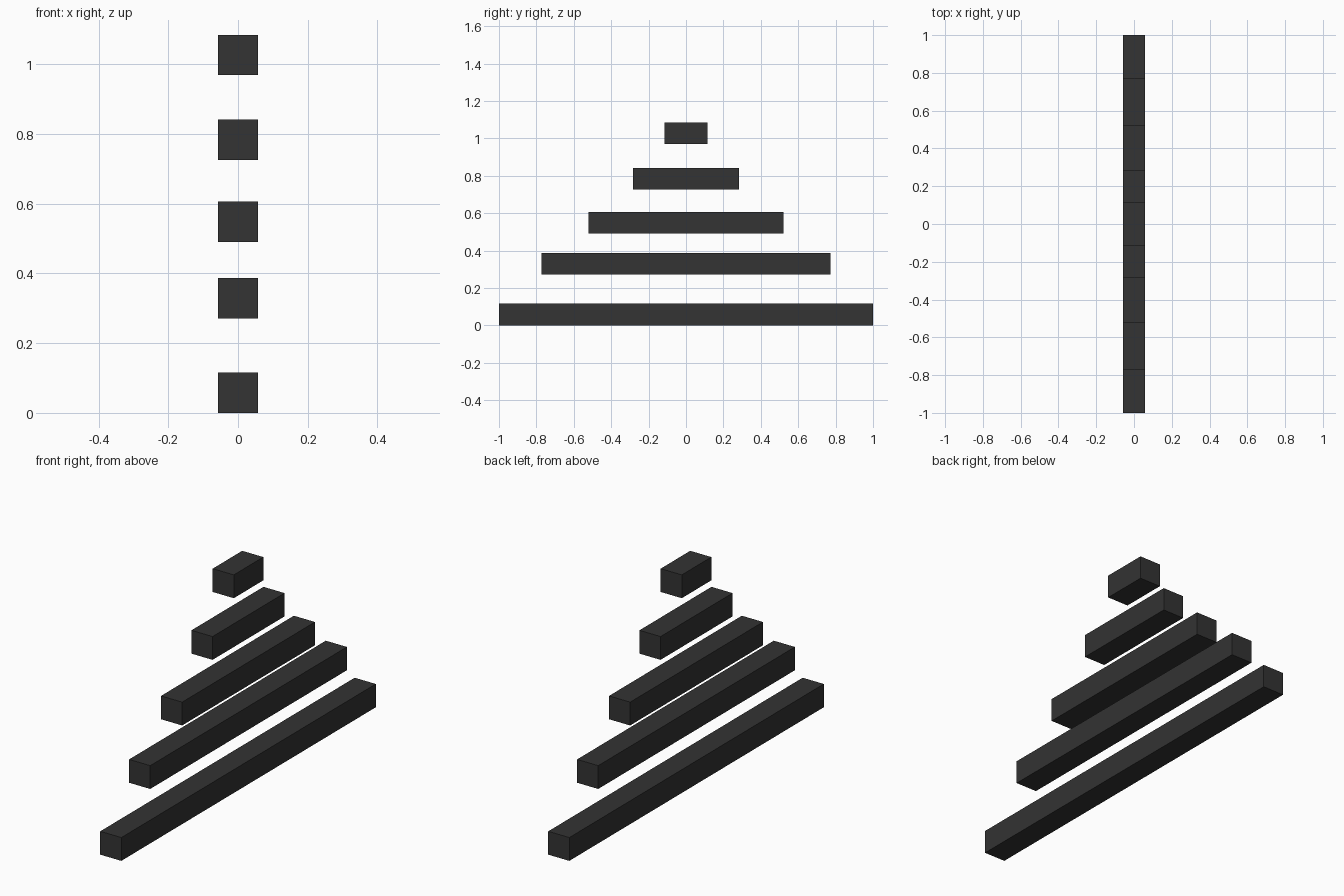
import bpy

if "Cube" in bpy.data.objects:
    bpy.data.objects.remove(bpy.data.objects["Cube"])

WIDTH = 0.116

# shared dark finish
dark = bpy.data.materials.new("dark_finish")
dark.diffuse_color = (0.033, 0.033, 0.033, 1)
dark.use_nodes = True
dark.node_tree.nodes["Principled BSDF"].inputs["Base Color"].default_value = dark.diffuse_color


def bar(name, half_length, z_bottom):
    """Square-section bar lying along y."""
    bpy.ops.mesh.primitive_cube_add(size=1, location=(0, 0, z_bottom + WIDTH / 2))
    ob = bpy.context.object
    ob.name = name
    ob.scale = (WIDTH, 2 * half_length, WIDTH)
    bpy.ops.object.transform_apply(location=False, rotation=False, scale=True)
    ob.data.materials.append(dark)


# stacked bars, longest at the bottom: (half length, underside height)
bars = [(1.0, 0.0), (0.773, 0.271), (0.522, 0.491), (0.283, 0.726), (0.116, 0.969)]
for i, (half, z) in enumerate(bars, 1):
    bar(f"bar_{i}", half, z)
